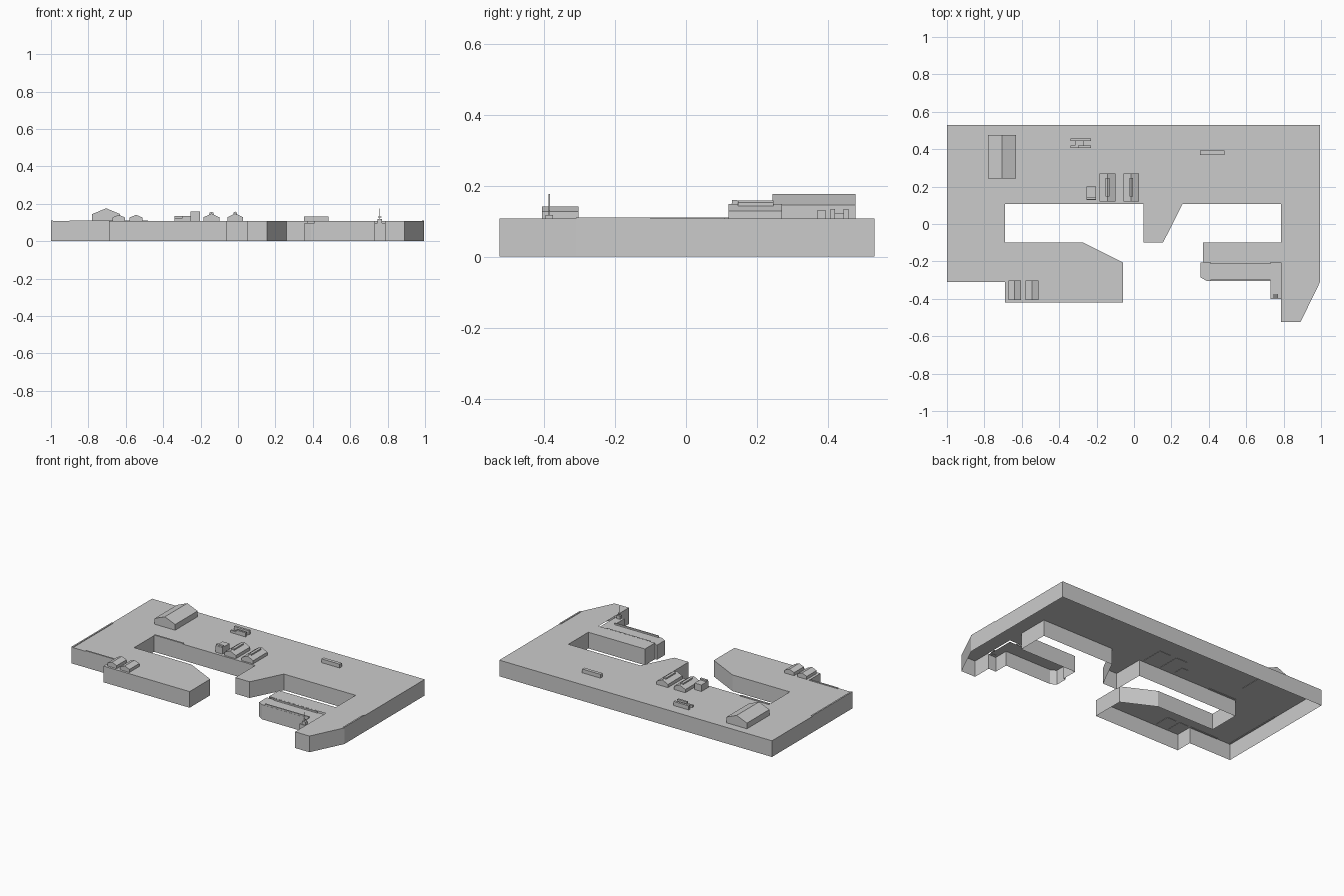
import bpy, bmesh

DECK = 0.107

def make(name, verts, faces):
    me = bpy.data.meshes.new(name)
    me.from_pydata(verts, [], faces)
    bm = bmesh.new()
    bm.from_mesh(me)
    bmesh.ops.recalc_face_normals(bm, faces=bm.faces)
    bm.to_mesh(me)
    bm.free()
    ob = bpy.data.objects.new(name, me)
    bpy.context.collection.objects.link(ob)
    return ob

def quay(name, outline, top, open_edges=()):
    """Deck sheet with walls hanging to the ground, open underneath."""
    n = len(outline)
    verts = [(x, y, top) for x, y in outline] + [(x, y, 0) for x, y in outline]
    faces = [tuple(range(n))]
    faces += [(i, i + n, (i + 1) % n + n, (i + 1) % n)
              for i in range(n) if i not in open_edges]
    return make(name, verts, faces)

def extrude_y(name, profile, y0, y1):
    n = len(profile)
    verts = [(x, y0, z) for x, z in profile] + [(x, y1, z) for x, z in profile]
    faces = [tuple(range(n)), tuple(range(n, 2 * n))]
    faces += [(i, (i + 1) % n, (i + 1) % n + n, i + n) for i in range(n)]
    return make(name, verts, faces)

def box(name, x0, x1, y0, y1, z1, z0=DECK - 0.002):
    return extrude_y(name, [(x0, z0), (x1, z0), (x1, z1), (x0, z1)], y0, y1)

def shed(name, x0, x1, y0, y1, eave, ridge):
    z0 = DECK - 0.002
    return extrude_y(name, [(x0, z0), (x1, z0), (x1, eave),
                            ((x0 + x1) / 2, ridge), (x0, eave)], y0, y1)

# main quay, with left pier, centre jetty and right pier
quay("quay", [
    (-1, 0.53), (-1, -0.31), (-0.69, -0.31), (-0.69, -0.42), (-0.06, -0.42),
    (-0.06, -0.205), (-0.27, -0.10), (-0.69, -0.10), (-0.69, 0.108),
    (0.05, 0.108), (0.05, -0.10), (0.155, -0.10), (0.26, 0.108),
    (0.785, 0.108), (0.785, -0.10), (0.37, -0.10), (0.37, -0.205),
    (0.785, -0.205), (0.785, -0.40), (0.785, -0.525), (0.89, -0.525),
    (0.995, -0.31), (0.995, 0.53)], DECK, open_edges=(16, 17))

# slightly lower loading ledge along the right pier
quay("loading_ledge", [
    (0.37, -0.205), (0.355, -0.205), (0.355, -0.285), (0.39, -0.305),
    (0.73, -0.305), (0.73, -0.40), (0.785, -0.40), (0.785, -0.205)],
    0.097, open_edges=(6, 7))
for name, y in (("ledge_back_kerb", -0.21), ("ledge_front_kerb", -0.30)):
    box(name, 0.41, 0.73, y - 0.004, y + 0.004, DECK, 0.097)

# edge kerbs
for i, (x0, x1, y0, y1) in enumerate([
        (-1.0, -0.99, -0.31, 0.108), (-0.90, -0.69, -0.31, -0.30),
        (-0.69, -0.48, 0.108, 0.12), (0.985, 0.995, -0.31, -0.10)]):
    box(f"kerb_{i}", x0, x1, y0, y1, 0.111)

# large hall
shed("hall", -0.78, -0.63, 0.243, 0.477, 0.145, 0.176)

# two warehouses with ridge vents
for i, x in enumerate((-0.142, -0.015)):
    shed(f"warehouse_{i}", x - 0.042, x + 0.042, 0.12, 0.27, 0.128, 0.148)
    shed(f"ridge_vent_{i}", x - 0.01, x + 0.01, 0.147, 0.247, 0.152, 0.158)

# small sheds on the left pier
for i, x in enumerate((-0.638, -0.545)):
    shed(f"pier_shed_{i}", x - 0.034, x + 0.034, -0.405, -0.302, 0.127, 0.141)

# stepped tower block
box("tower", -0.253, -0.203, 0.128, 0.20, 0.15)
box("tower_top", -0.253, -0.203, 0.13, 0.145, 0.159)

# container stacks
box("container_back", -0.34, -0.23, 0.443, 0.458, 0.134)
box("container_front", -0.30, -0.23, 0.407, 0.42, 0.134)
box("container_left", -0.34, -0.30, 0.407, 0.42, 0.122)
box("container_cross", -0.315, -0.27, 0.42, 0.443, 0.122)
box("long_container", 0.352, 0.485, 0.37, 0.392, 0.132)

# signal mast beside the ledge, with a stepped base
box("mast_base", 0.745, 0.77, -0.395, -0.375, 0.118, 0.095)
box("mast", 0.756, 0.760, -0.387, -0.383, 0.176, 0.095)
box("mast_arm", 0.749, 0.767, -0.387, -0.383, 0.132, 0.127)
